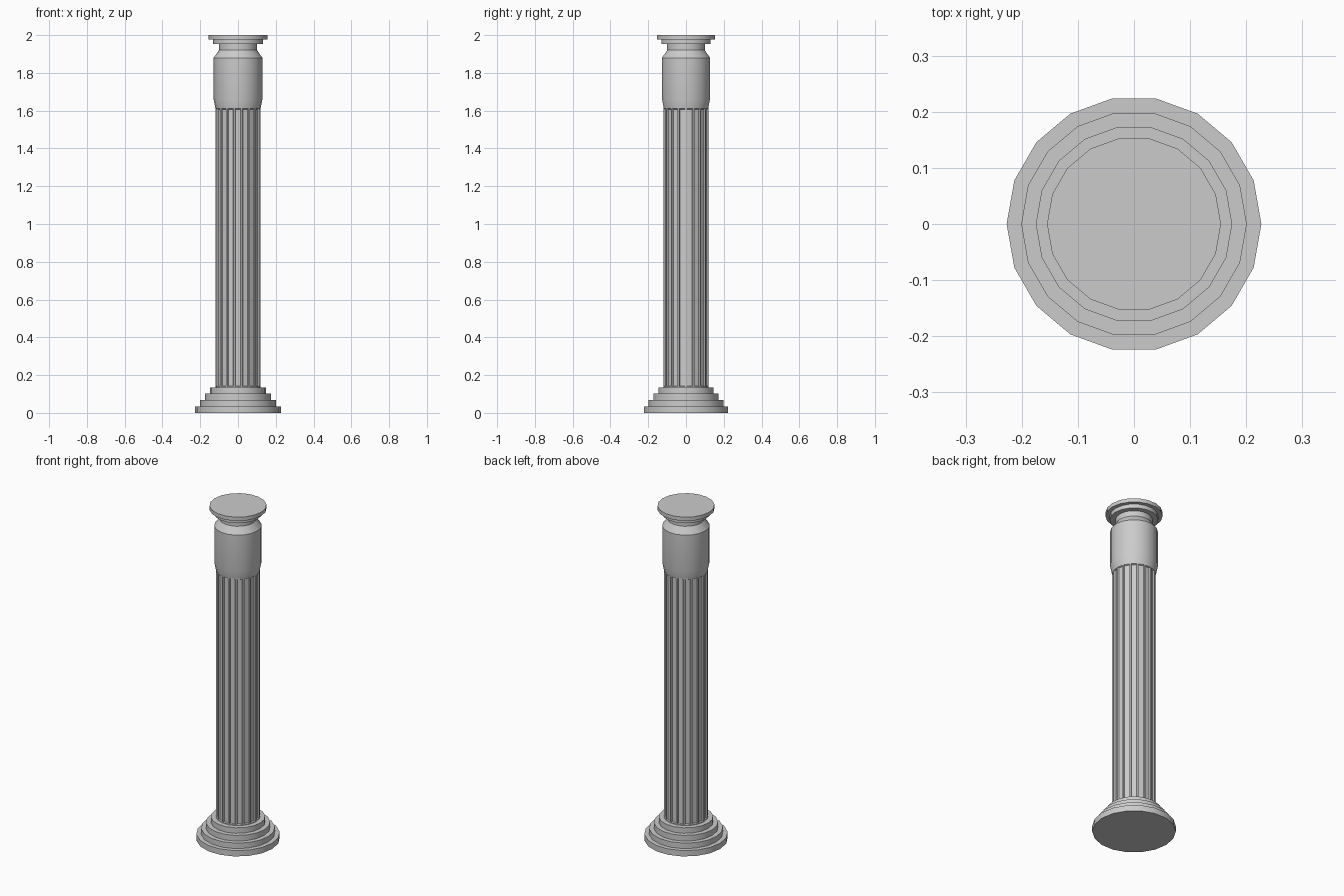
import bpy, bmesh
from math import cos, sin, pi, radians

if "Cube" in bpy.data.objects:
    bpy.data.objects.remove(bpy.data.objects["Cube"])

SIDES = 18


def lathe(name, profile, flutes=False):
    """Revolve (radius, z) points into a closed 18-sided solid."""
    bm = bmesh.new()
    rings = [[bm.verts.new((r * cos(2 * pi * i / SIDES), r * sin(2 * pi * i / SIDES), z))
              for i in range(SIDES)] for r, z in profile]
    sides = []
    for a, b in zip(rings, rings[1:]):
        for i in range(SIDES):
            j = (i + 1) % SIDES
            sides.append(bm.faces.new((a[i], a[j], b[j], b[i])))
    bm.faces.new(rings[0][::-1])
    bm.faces.new(rings[-1])
    bm.normal_update()
    if flutes:
        # Sink a narrow panel into every side
        bmesh.ops.inset_individual(bm, faces=sides, thickness=0.006, depth=0)
        bmesh.ops.inset_individual(bm, faces=sides, thickness=0.005, depth=-0.007)
    mesh = bpy.data.meshes.new(name)
    bm.to_mesh(mesh)
    bm.free()
    obj = bpy.data.objects.new(name, mesh)
    bpy.context.collection.objects.link(obj)
    bpy.ops.object.select_all(action='DESELECT')
    obj.select_set(True)
    bpy.context.view_layer.objects.active = obj
    bpy.ops.object.shade_smooth_by_angle(angle=radians(25))
    return obj


# Stepped base
lathe("base", [(0.227, 0), (0.227, 0.035), (0.201, 0.035), (0.201, 0.068),
               (0.175, 0.068), (0.175, 0.102), (0.148, 0.102), (0.148, 0.135)])

# Fluted shaft
lathe("shaft", [(0.12, 0.135), (0.12, 1.615)], flutes=True)

# Capital: flared collar, drum, neck and stepped top slab
lathe("capital", [(0.12, 1.615), (0.129, 1.66), (0.129, 1.88), (0.101, 1.92),
                  (0.101, 1.953), (0.132, 1.953), (0.132, 1.977),
                  (0.155, 1.977), (0.155, 2.0)])
